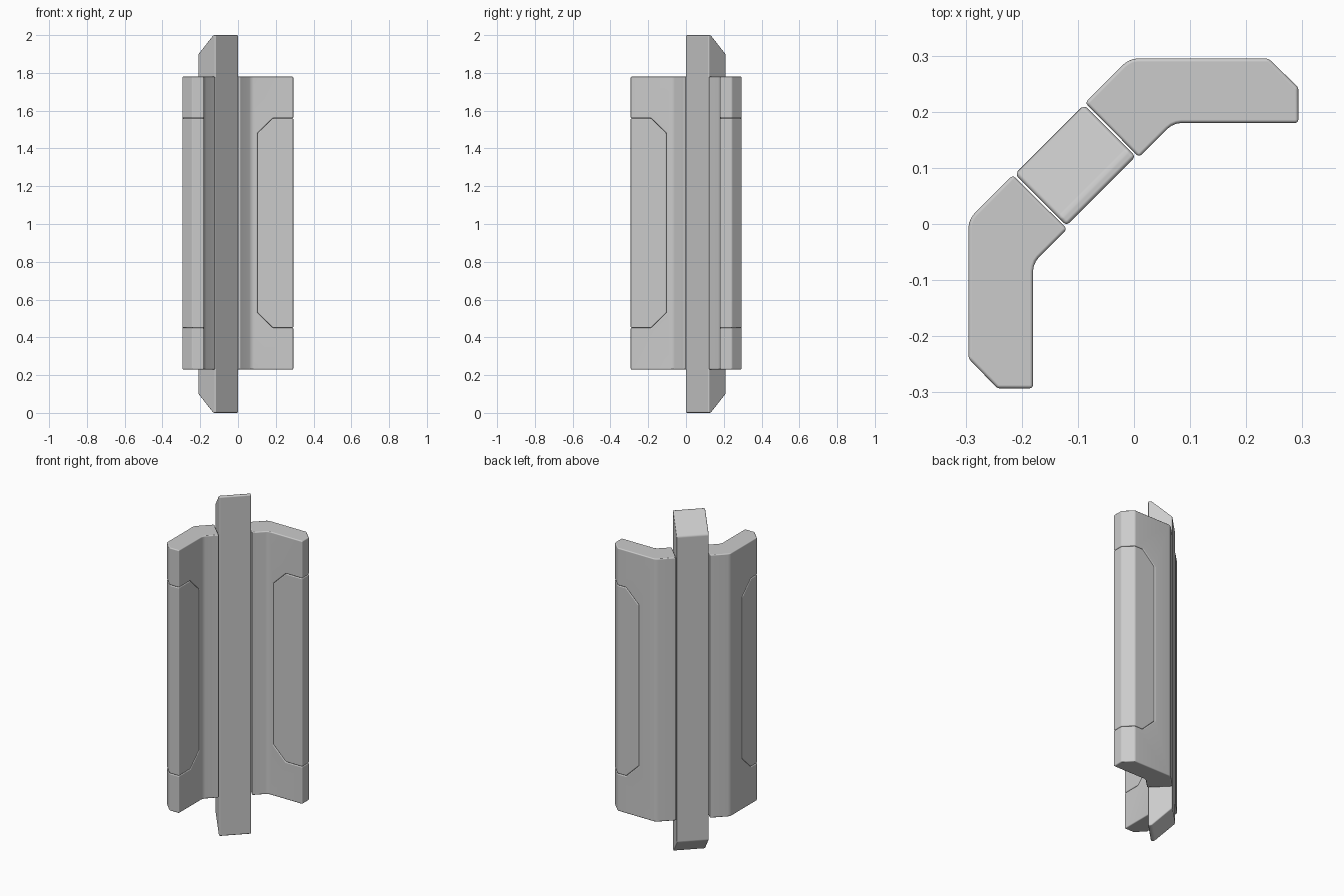
import bpy, bmesh, math
from mathutils import Matrix, Vector

if "Cube" in bpy.data.objects:
    bpy.data.objects.remove(bpy.data.objects["Cube"])

R2 = math.sqrt(2)
Z_LOW, Z_HIGH = 0.23, 1.78
IDENTITY = Matrix.Identity(4)
# swaps one wing for the other across the diagonal y = -x
MIRROR = Matrix(((0, -1, 0, 0), (-1, 0, 0, 0), (0, 0, 1, 0), (0, 0, 0, 1)))


def prism(name, points, push, matrix=IDENTITY, soft=()):
    """Extrude a closed outline along push; soft corners get a wide rounding."""
    bm = bmesh.new()
    push = Vector(push)
    low = [bm.verts.new(p) for p in points]
    high = [bm.verts.new(Vector(p) + push) for p in points]
    bm.faces.new(low)
    bm.faces.new(high)
    n = len(points)
    for i in range(n):
        j = (i + 1) % n
        bm.faces.new((low[i], low[j], high[j], high[i]))
    edges = [bm.edges.get((low[i], high[i])) for i in soft]
    if edges:
        bmesh.ops.bevel(bm, geom=edges, offset=0.014, segments=3,
                        profile=0.5, affect='EDGES')
    bm.transform(matrix)
    bmesh.ops.recalc_face_normals(bm, faces=bm.faces)
    mesh = bpy.data.meshes.new(name)
    bm.to_mesh(mesh)
    bm.free()
    obj = bpy.data.objects.new(name, mesh)
    bpy.context.collection.objects.link(obj)
    return obj


def activate(obj):
    bpy.ops.object.select_all(action='DESELECT')
    obj.select_set(True)
    bpy.context.view_layer.objects.active = obj


def cut(obj, cutter, operation):
    mod = obj.modifiers.new("cut", 'BOOLEAN')
    mod.operation = operation
    mod.solver = 'EXACT'
    mod.object = cutter
    activate(obj)
    bpy.ops.object.modifier_apply(modifier=mod.name)


def finish(obj, width):
    activate(obj)
    bpy.ops.object.shade_smooth_by_angle(angle=math.radians(35))
    mod = obj.modifiers.new("bevel", 'BEVEL')
    mod.width = width
    mod.segments = 3
    mod.limit_method = 'ANGLE'
    mod.angle_limit = math.radians(30)
    mod.harden_normals = True


# Wing plan outline and the side outline of its clipped-corner edge panel
wing_plan = [(-0.087, 0.216), (-0.008, 0.295), (0.24, 0.295), (0.293, 0.243),
             (0.293, 0.18), (0.07, 0.18), (0.009, 0.119)]
panel_side = [(0.4, 0.45), (0.185, 0.45), (0.103, 0.53),
              (0.103, 1.48), (0.185, 1.56), (0.4, 1.56)]

# Two mirrored wings, each split into a body and an edge panel
for side, matrix in (("right", IDENTITY), ("left", MIRROR)):
    cutter = prism("panel_cutter", [(x, 0.1, z) for x, z in panel_side],
                   (0, 0.3, 0), matrix)
    cutter.hide_render = True
    for part, operation in (("wing_body", 'DIFFERENCE'), ("edge_panel", 'INTERSECT')):
        piece = prism(side + "_" + part, [(x, y, Z_LOW) for x, y in wing_plan],
                      (0, 0, Z_HIGH - Z_LOW), matrix, soft=(1, 5))
        cut(piece, cutter, operation)
        finish(piece, 0.006)
    bpy.data.objects.remove(cutter)

# Central diagonal bar, sloped at the top and bottom of its outer face
bar_side = [(0.083, 0), (0.102, 0), (0.213, 0.1),
            (0.213, 1.9), (0.102, 2), (0.083, 2)]
half = 0.087
bar = prism("central_bar",
            [((-half - d) / R2, (-half + d) / R2, z) for d, z in bar_side],
            (2 * half / R2, 2 * half / R2, 0))
finish(bar, 0.007)
